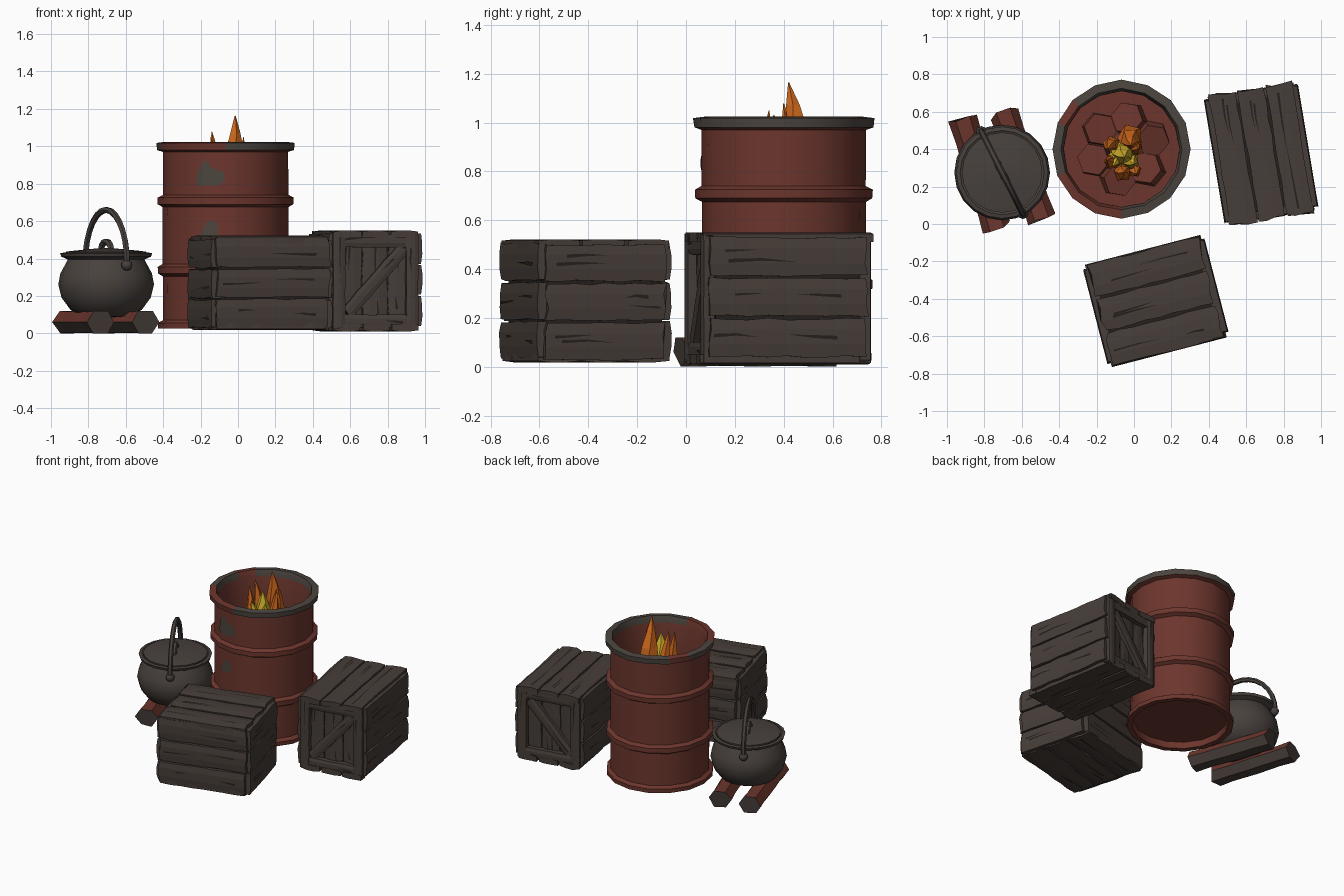
import bpy, bmesh, math, random
from mathutils import Matrix, Vector

if "Cube" in bpy.data.objects:
    bpy.data.objects.remove(bpy.data.objects["Cube"])

rng = random.Random(7)

def mat(name, r, g, b):
    m = bpy.data.materials.new(name)
    m.diffuse_color = [((c / 255 + 0.055) / 1.055) ** 2.4 for c in (r, g, b)] + [1]
    m.use_nodes = True
    m.node_tree.nodes["Principled BSDF"].inputs["Base Color"].default_value = m.diffuse_color
    return m

RUST = mat("rust_red", 108, 54, 45)
WORN = mat("worn_grey", 76, 69, 63)
WOOD = mat("dark_wood", 70, 61, 56)
GAP = mat("wood_gap", 38, 32, 29)
IRON = mat("pot_iron", 72, 65, 61)
ORANGE = mat("flame_orange", 214, 108, 30)
YELLOW = mat("flame_yellow", 214, 180, 44)

def finish(bm, name, mats, smooth=None):
    bmesh.ops.recalc_face_normals(bm, faces=bm.faces)
    me = bpy.data.meshes.new(name)
    bm.to_mesh(me)
    bm.free()
    for m in mats:
        me.materials.append(m)
    ob = bpy.data.objects.new(name, me)
    bpy.context.collection.objects.link(ob)
    if smooth:
        bpy.ops.object.select_all(action='DESELECT')
        ob.select_set(True)
        bpy.context.view_layer.objects.active = ob
        bpy.ops.object.shade_smooth_by_angle(angle=math.radians(smooth))
    return ob

def loft(bm, rings, cap=True):
    """Skin a list of closed rings of points."""
    vs = [[bm.verts.new(p) for p in r] for r in rings]
    n = len(vs[0])
    for a, b in zip(vs, vs[1:]):
        for i in range(n):
            bm.faces.new((a[i], a[(i + 1) % n], b[(i + 1) % n], b[i]))
    if cap:
        bm.faces.new(vs[0])
        bm.faces.new(vs[-1])

def lathe(bm, profile, n, cx, cy, wobble=0):
    loft(bm, [[(cx + (r + rng.uniform(-wobble, wobble)) * math.cos(2 * math.pi * i / n),
                cy + (r + rng.uniform(-wobble, wobble)) * math.sin(2 * math.pi * i / n), z)
               for i in range(n)] for r, z in profile])

def tube(bm, pts, rad, n=6):
    rings = []
    for i, p in enumerate(pts):
        t = (pts[min(i + 1, len(pts) - 1)] - pts[max(i - 1, 0)]).normalized()
        q = t.to_track_quat('Z', 'Y')
        rings.append([p + q @ Vector((rad * math.cos(2 * math.pi * k / n),
                                      rad * math.sin(2 * math.pi * k / n), 0)) for k in range(n)])
    loft(bm, rings)

# ---- Barrel ----
BX, BY, N = -0.067, 0.40, 16
bm = bmesh.new()
lathe(bm, [(0.02, .07), (.315, .07), (.322, .025), (.36, .025), (.362, .055), (.336, .07),
           (.336, .305), (.362, .32), (.362, .355), (.336, .37), (.336, .675), (.364, .69),
           (.364, .725), (.336, .74), (.336, .97), (.366, .98), (.37, 1.018), (.325, 1.024),
           (.31, .98), (.31, .66), (0.02, .66)], N, BX, BY, 0.002)
worn = [rng.random() < 0.6 for _ in range(N)]
for f in bm.faces:   # worn paint on parts of the top rim
    c = f.calc_center_median()
    k = int(math.atan2(c.y - BY, c.x - BX) / (2 * math.pi) * N) % N
    r = math.hypot(c.x - BX, c.y - BY)
    if c.z > 0.99 and r > 0.31 and worn[k]:
        f.material_index = 1
finish(bm, "barrel", [RUST, WORN], 30)

# Worn paint patches, wrapped onto the barrel facets
def on_barrel(x, z):
    a = math.acos(max(-1, min(1, (x - BX) / .336)))
    step = 2 * math.pi / N
    d = (a % step) - step / 2
    r = .336 * math.cos(step / 2) / math.cos(d) + .005
    return (BX + r * math.cos(a), BY - r * math.sin(a), z)

bm = bmesh.new()
for spans in ([(-.225, -.10, .79), (-.22, -.07, .82), (-.215, -.075, .86), (-.20, -.15, .89), (-.18, -.16, .92)],
              [(-.20, -.11, .52), (-.185, -.105, .56), (-.16, -.12, .60)]):
    cols = 6
    g = [[bm.verts.new(on_barrel(a + (b - a) * i / cols, z)) for i in range(cols + 1)] for a, b, z in spans]
    for r0, r1 in zip(g, g[1:]):
        for i in range(cols):
            bm.faces.new((r0[i], r0[i + 1], r1[i + 1], r1[i]))
finish(bm, "barrel_worn_patches", [WORN])

# ---- Hexagonal firewood inside the barrel ----
bm = bmesh.new()
for i in range(7):
    a = math.radians(60 * i + 20)
    d = 0 if i == 6 else .165
    m = (Matrix.Translation((BX + .01 + d * math.cos(a), BY + d * math.sin(a), .68)) @
         Matrix.Rotation(rng.uniform(-.25, .25), 4, 'X') @ Matrix.Rotation(rng.uniform(-.25, .25), 4, 'Y') @
         Matrix.Rotation(a, 4, 'Z'))
    bmesh.ops.create_cone(bm, cap_ends=True, segments=6, radius1=.095, radius2=.088, depth=.09, matrix=m)
finish(bm, "barrel_firewood", [RUST])

# ---- Flames ----
def flame(bm, x, y, r, tip, idx):
    z0, (tx, ty, tz) = .70, tip
    rings = []
    for t, s in ((0, .7), (.25, 1.0), (.55, .8), (.8, .42), (1, .03)):
        px, py = x + (tx - x) * t * t, y + (ty - y) * t * t
        rings.append([(px + r * s * math.cos(2 * math.pi * k / 5 + t + x * 40),
                       py + r * s * math.sin(2 * math.pi * k / 5 + t + x * 40),
                       z0 + (tz - z0) * t) for k in range(5)])
    old = set(bm.faces)
    loft(bm, rings)
    for f in set(bm.faces) - old:
        f.material_index = idx

bm = bmesh.new()
for args in ((-.02, .47, .07, (-.015, .42, 1.165), 0), (-.12, .43, .045, (-.14, .40, 1.08), 0),
             (.01, .40, .04, (.03, .41, 1.05), 0), (-.12, .33, .04, (-.145, .34, 1.05), 0),
             (-.06, .275, .05, (-.05, .28, .93), 0), (.0, .29, .04, (.015, .27, .90), 0),
             (-.06, .38, .07, (-.05, .36, 1.03), 1), (-.02, .34, .05, (.0, .32, .97), 1),
             (-.09, .36, .05, (-.11, .31, .96), 1)):
    flame(bm, *args)
finish(bm, "flames", [ORANGE, YELLOW])

# ---- Cooking pot with lid ----
PX, PY = -0.705, 0.275
bm = bmesh.new()
lathe(bm, [(.03, .085), (.12, .09), (.19, .125), (.238, .19), (.256, .26), (.245, .32), (.215, .375),
           (.205, .395), (.24, .41), (.246, .428), (.225, .432), (.215, .425)], 20, PX, PY)
finish(bm, "pot", [IRON], 40)
bm = bmesh.new()
lathe(bm, [(.03, .42), (.215, .42), (.215, .436), (.19, .44), (.07, .452), (.02, .455)], 20, PX, PY)
finish(bm, "pot_lid", [IRON], 30)

# Lid grip and carrying handle share one direction
U = Vector((.45, -.89, 0)).normalized()
def arch(half, z0, h, n):
    return [Vector((PX, PY, z0)) + U * half * math.cos(math.pi * i / n) +
            Vector((0, 0, h * math.sin(math.pi * i / n))) for i in range(n + 1)]
bm = bmesh.new()
tube(bm, arch(.06, .445, .045, 6), .018)
finish(bm, "lid_grip", [IRON], 50)
bm = bmesh.new()
tube(bm, arch(.25, .365, .295, 14), .017)
for s in (-1, 1):
    p = Vector((PX, PY, .365)) + U * .245 * s
    bmesh.ops.create_uvsphere(bm, u_segments=8, v_segments=6, radius=.03, matrix=Matrix.Translation(p))
finish(bm, "pot_handle", [IRON], 50)

# ---- Logs under the pot ----
for i, (a, b) in enumerate((((-.915, .56), (-.735, -.02)), ((-.695, .595), (-.495, .03)))):
    bm = bmesh.new()
    a, b = Vector((*a, .06)), Vector((*b, .06))
    t = (b - a).normalized()
    side = Vector((-t.y, t.x, 0))
    loft(bm, [[a.lerp(b, f) + side * .079 * s * math.cos(k * math.pi / 3) + t * rng.uniform(-.015, .015) +
               Vector((0, 0, .069 * s * math.sin(k * math.pi / 3))) for k in range(6)]
              for f, s in ((0, 1), (.2, .93), (.5, .98), (.8, .92), (1, 1))])
    bm.normal_update()
    bmesh.ops.recalc_face_normals(bm, faces=bm.faces)
    for f in bm.faces:
        f.material_index = 1 if f.normal.z > .3 else 0
    finish(bm, f"log_{i + 1}", [WOOD, RUST])

# ---- Crates ----
def plank(bm, frame, centre, along, out, L, W, T, cracks=2):
    """Worn board; centre lies on its outer face, material 1 is used for cracks."""
    x, z = Vector(along).normalized(), Vector(out).normalized()
    y = z.cross(x)
    m = frame @ Matrix.Translation(centre) @ Matrix((x, y, z)).transposed().to_4x4()
    n, rings = 8, []
    ends = {0: [rng.uniform(-.012, .008) for _ in range(4)], n: [rng.uniform(-.008, .012) for _ in range(4)]}
    for i in range(n + 1):
        e = ends.get(i, [0] * 4)
        lo, hi = (rng.uniform(.44, .495) * W for _ in range(2))
        ys = (-lo, -.17 * W, .2 * W, hi)
        px = (i / n - .5) * L
        rings.append([m @ Vector((px + e[k], ys[k], -.006 if k in (0, 3) else 0)) for k in range(4)] +
                     [m @ Vector((px + e[k], ys[k], -T)) for k in (3, 2, 1, 0)])
    loft(bm, rings)
    for c in range(cracks):   # thin dark splits running in from the ends
        s = rng.choice((-1, 1))
        x0, x1 = s * L * rng.uniform(.3, .48), s * L * rng.uniform(-.1, .2)
        y0, w = W * rng.uniform(-.15, .18), rng.uniform(.004, .008)
        pts = ((x0, y0 - w), (x0, y0 + w), ((x0 + x1) / 2, y0 + w * 1.4), (x1, y0 + w * rng.uniform(-1, 2)),
               ((x0 + x1) / 2, y0))
        f = bm.faces.new([bm.verts.new(m @ Vector((a, b, .002))) for a, b in pts])
        f.material_index = 1

def row(bm, frame, centre, along, out, L, total, T, n=3):
    y = Vector(out).cross(Vector(along))
    for i in range(n):
        plank(bm, frame, Vector(centre) + y * total * ((i + .5) / n - .5), along, out, L, total / n, T)

def core(name, frame, size, z):
    bm = bmesh.new()
    bmesh.ops.create_cube(bm, size=1, matrix=frame @ Matrix.Translation((0, 0, z)) @ Matrix.Diagonal((*size, 1)))
    finish(bm, name, [GAP])

X, Y, Z = Vector((1, 0, 0)), Vector((0, 1, 0)), Vector((0, 0, 1))

# Front crate: planked on every side
F = Matrix.Translation((.117, -.412, 0)) @ Matrix.Rotation(math.radians(14.5), 4, 'Z')
core("front_crate_core", F, (.58, .50, .44), .27)
bm = bmesh.new()
for s in (-1, 1):
    row(bm, F, Z * (.27 + .252 * s), X, Z * s, .60, .565, .04)
    row(bm, F, Y * .283 * s + Z * .27, X, Y * s, .615, .48, .04)
    row(bm, F, X * .335 * s + Z * .265, Y, X * s, .50, .48, .05)
finish(bm, "front_crate_planks", [WOOD, GAP])

# Right crate: planked sides, framed and braced ends
F = Matrix.Translation((.68, .376, 0)) @ Matrix.Rotation(math.radians(9.5), 4, 'Z')
core("right_crate_core", F, (.44, .59, .46), .28)
bm = bmesh.new()
for s in (-1, 1):
    row(bm, F, Z * (.28 + .27 * s), Y, Z * s, .70, .46, .04)
    row(bm, F, X * .255 * s + Z * .285, Y, X * s, .65, .50, .04)
finish(bm, "right_crate_planks", [WOOD, GAP])
bm = bmesh.new()
for s in (-1, 1):
    out = Y * s
    row(bm, F, out * .308 + Z * .28, Z, out, .46, .42, .02)
    for k in (-1, 1):
        plank(bm, F, out * .352 + X * .198 * k + Z * .28, Z, out, .51, .07, .05, 1)
        plank(bm, F, out * .345 + Z * (.28 + .215 * k), X, out, .36, .075, .045, 1)
    plank(bm, F, out * .338 + Z * .28, Vector((.32, 0, .36)), out, .46, .075, .035, 1)
finish(bm, "right_crate_end_frames", [WOOD, GAP])
